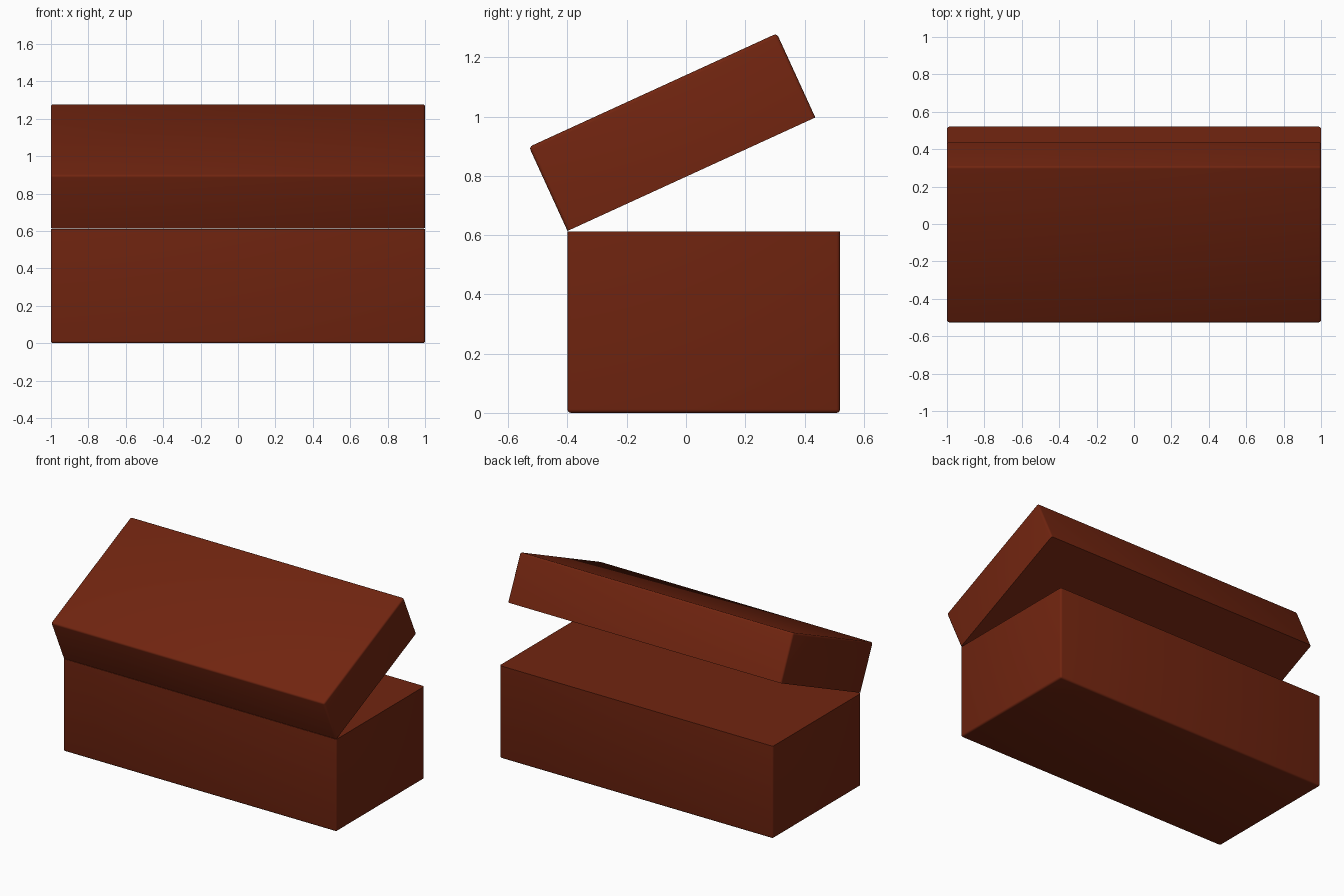
import bpy, bmesh, math
from mathutils import Matrix, Vector

if "Cube" in bpy.data.objects:
    bpy.data.objects.remove(bpy.data.objects["Cube"])

W, D = 2.0, 0.92           # outer width and depth
FRONT = -0.40              # y of the front wall
TX, TY = 0.04, 0.02        # side wall and front/back wall thickness
SEAM = 0.612               # height of the hinge line

red_brown = bpy.data.materials.new("red_brown")
red_brown.diffuse_color = (0.165, 0.018, 0.005, 1)
red_brown.use_nodes = True
red_brown.node_tree.nodes["Principled BSDF"].inputs["Base Color"].default_value = red_brown.diffuse_color


def open_shell(bm, x, y0, y1, z0, z1, radius):
    """Box without a top, with softened edges; returns its rim edges."""
    verts = bmesh.ops.create_cube(bm, size=1)["verts"]
    for v in verts:
        v.co = Vector((math.copysign(x, v.co.x),
                       y1 if v.co.y > 0 else y0,
                       z1 if v.co.z > 0 else z0))
    faces = {f for v in verts for f in v.link_faces}
    top = [f for f in faces if all(abs(v.co.z - z1) < 1e-6 for v in f.verts)]
    bmesh.ops.delete(bm, geom=top, context='FACES_ONLY')
    edges = {e for v in verts for e in v.link_edges}
    inner = [e for e in edges if not e.is_boundary]
    bmesh.ops.bevel(bm, geom=inner, offset=radius, segments=3,
                    profile=0.5, affect='EDGES')


def tray(name, height, floor, flip=False):
    """Hollow tray whose front bottom edge is at y=0, z=0."""
    bm = bmesh.new()
    open_shell(bm, W / 2, 0, D, 0, height, 0.012)
    open_shell(bm, W / 2 - TX, TY, D - TY, floor, height, 0.016)
    rim = [e for e in bm.edges if e.is_boundary]
    bmesh.ops.bridge_loops(bm, edges=rim)
    if flip:               # turn the opening downwards
        bm.transform(Matrix.Translation((0, 0, height)) @ Matrix.Scale(-1, 4, (0, 0, 1)))
    bmesh.ops.recalc_face_normals(bm, faces=bm.faces)
    mesh = bpy.data.meshes.new(name)
    bm.to_mesh(mesh)
    bm.free()
    mesh.materials.append(red_brown)
    obj = bpy.data.objects.new(name, mesh)
    bpy.context.collection.objects.link(obj)
    bpy.ops.object.select_all(action='DESELECT')
    obj.select_set(True)
    bpy.context.view_layer.objects.active = obj
    bpy.ops.object.shade_smooth_by_angle(angle=math.radians(35))
    return obj


# box body
body = tray("box_body", SEAM, 0.025)
body.location = (0, FRONT, 0)

# lid, swung open around the front top edge
lid = tray("box_lid", 0.312, 0.025, flip=True)
lid.location = (0, FRONT, SEAM + 0.002)
lid.rotation_euler.x = math.radians(24.6)
